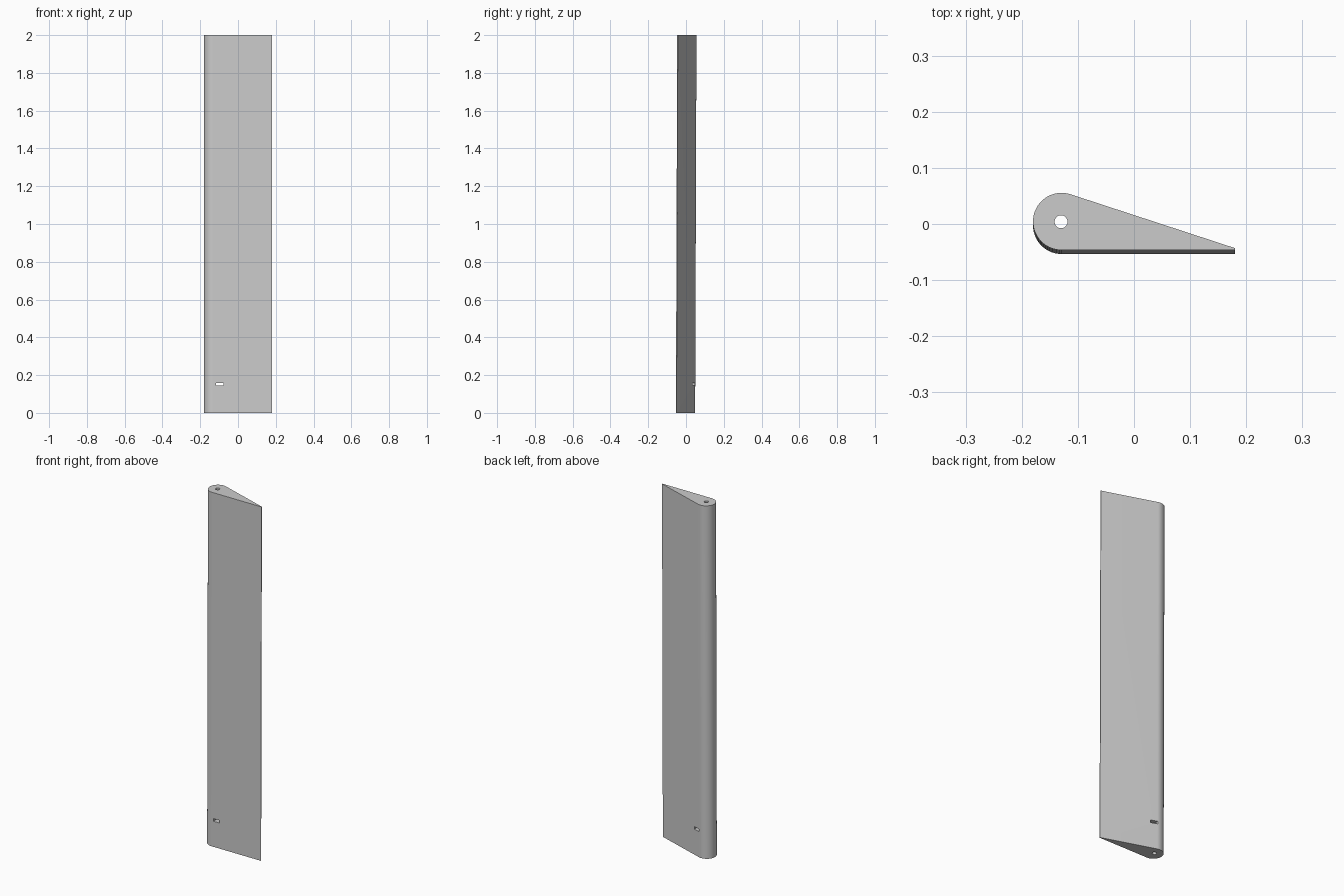
import bpy, bmesh
from math import pi, cos, sin, atan2, acos, hypot, radians

if "Cube" in bpy.data.objects:
    bpy.data.objects.remove(bpy.data.objects["Cube"])

CX, CY, R = -0.129, 0.001, 0.051      # rounded leading edge
TX, TY = 0.18, -0.0465                # trailing edge tip
LEAN = 0.0035                         # small sideways lean over the height
HEIGHT = 2.0

# Teardrop outline: nose arc, then flat face and sloped face to the tip
d = hypot(TX - CX, TY - CY)
start = atan2(TY - CY, TX - CX) + acos(R / d)
end = 1.5 * pi
N = 40
profile = [(CX + R * cos(start + (end - start) * i / N),
            CY + R * sin(start + (end - start) * i / N)) for i in range(N + 1)]
profile += [(TX, CY - R), (TX, TY)]

# Blade body
bm = bmesh.new()
rings = [[bm.verts.new((x, y + s * LEAN, z)) for x, y in profile]
         for s, z in ((-1, 0), (1, HEIGHT))]
bm.faces.new(rings[0][::-1])
bm.faces.new(rings[1])
n = len(profile)
for i in range(n):
    j = (i + 1) % n
    bm.faces.new((rings[0][i], rings[0][j], rings[1][j], rings[1][i]))
bmesh.ops.recalc_face_normals(bm, faces=bm.faces)
mesh = bpy.data.meshes.new("blade")
bm.to_mesh(mesh)
bm.free()
blade = bpy.data.objects.new("blade", mesh)
bpy.context.collection.objects.link(blade)


def cut(cutter, name):
    cutter.name = name
    cutter.hide_render = True
    mod = blade.modifiers.new(name, 'BOOLEAN')
    mod.operation = 'DIFFERENCE'
    mod.solver = 'EXACT'
    mod.object = cutter
    bpy.context.view_layer.objects.active = blade
    bpy.ops.object.modifier_apply(modifier=name)
    bpy.data.objects.remove(cutter)


# Pivot hole along the full length
bpy.ops.mesh.primitive_cylinder_add(vertices=32, radius=0.0115, depth=2.4,
                                    location=(-0.13, 0.004, 1.0))
cut(bpy.context.object, "pivot_hole")

# Cross slot near the bottom
bpy.ops.mesh.primitive_cube_add(size=1, location=(-0.097, 0, 0.152))
bpy.context.object.scale = (0.038, 0.3, 0.015)
cut(bpy.context.object, "cross_slot")

# Smooth nose, crisp edges
bpy.ops.object.select_all(action='DESELECT')
blade.select_set(True)
bpy.context.view_layer.objects.active = blade
bpy.ops.object.shade_smooth_by_angle(angle=radians(30))
